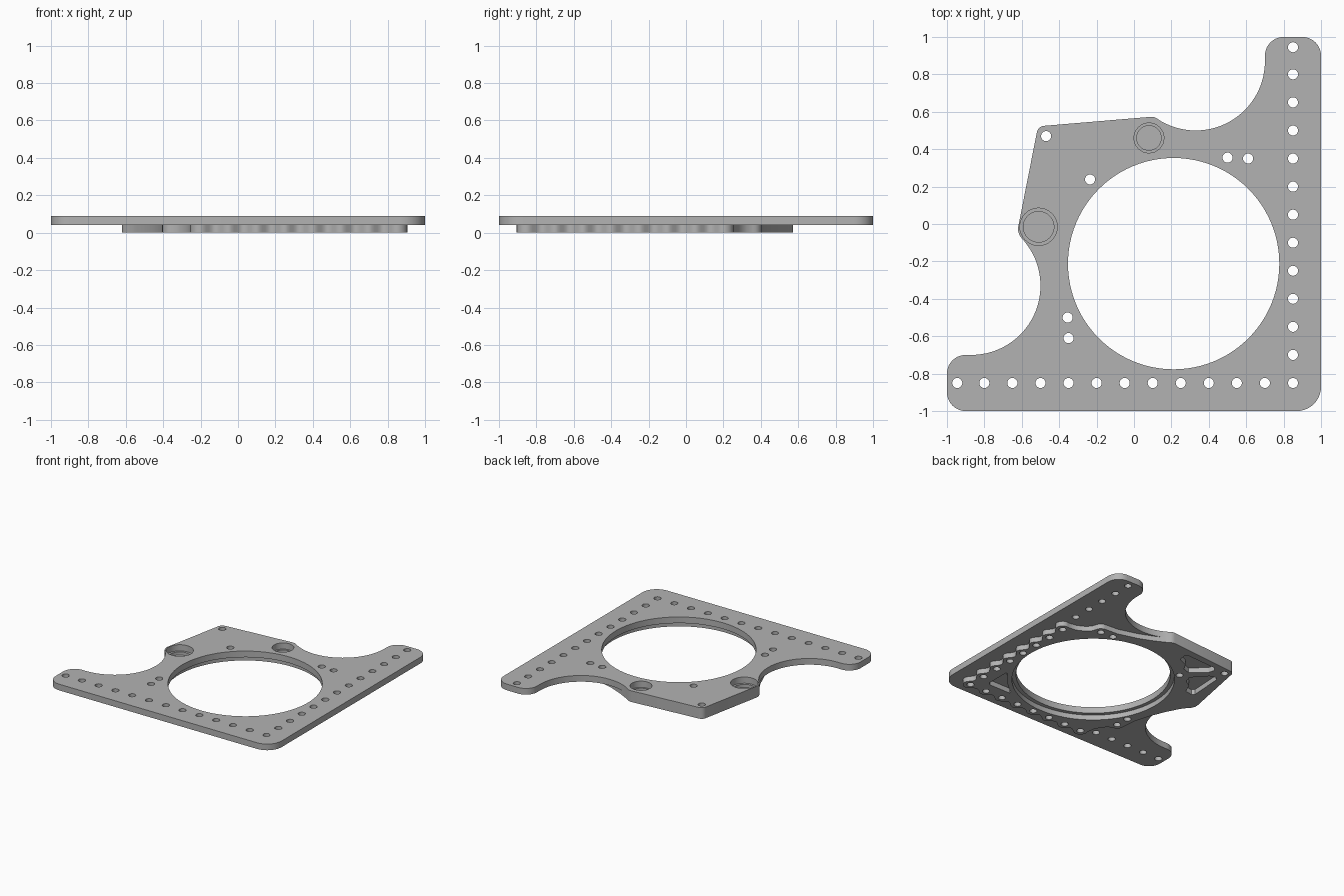
import bpy, bmesh
from math import sin, cos, pi, radians

cube = bpy.data.objects.get("Cube")
if cube:
    bpy.data.objects.remove(cube)

metal = bpy.data.materials.new("plain_grey")
metal.use_nodes = True
grey = (0.45, 0.45, 0.45, 1)
metal.diffuse_color = grey
metal.node_tree.nodes["Principled BSDF"].inputs["Base Color"].default_value = grey


def arc(x, y, r, a, b, n=10):
    angles = [radians(a + (b - a) * i / n) for i in range(n + 1)]
    return [(x + r * cos(t), y + r * sin(t)) for t in angles]


def circle(x, y, r, n=32):
    return arc(x, y, r, 0, 360, n)[:-1]


def mirrored(points):
    """Mirror across the plate's diagonal, keeping the winding order."""
    return [(-y, -x) for x, y in reversed(points)]


def slab(name, loops, z0, z1):
    """Flat slab from an outline followed by the openings in it."""
    curve = bpy.data.curves.new(name, "CURVE")
    curve.dimensions = "2D"
    curve.fill_mode = "BOTH"
    curve.extrude = (z1 - z0) / 2
    for loop in loops:
        spline = curve.splines.new("POLY")
        spline.points.add(len(loop) - 1)
        for point, (x, y) in zip(spline.points, loop):
            point.co = (x, y, 0, 1)
        spline.use_cyclic_u = True
    temp = bpy.data.objects.new(name + "_profile", curve)
    bpy.context.collection.objects.link(temp)
    graph = bpy.context.evaluated_depsgraph_get()
    mesh = bpy.data.meshes.new_from_object(temp.evaluated_get(graph))
    bpy.data.objects.remove(temp)
    bm = bmesh.new()
    bm.from_mesh(mesh)
    bmesh.ops.remove_doubles(bm, verts=bm.verts, dist=0.0002)
    bmesh.ops.translate(bm, verts=bm.verts, vec=(0, 0, (z0 + z1) / 2))
    bmesh.ops.recalc_face_normals(bm, faces=bm.faces)
    bm.to_mesh(mesh)
    bm.free()
    mesh.shade_smooth()
    mesh.set_sharp_from_angle(angle=radians(30))
    mesh.materials.clear()
    mesh.materials.append(metal)
    obj = bpy.data.objects.new(name, mesh)
    bpy.context.collection.objects.link(obj)


# Bolt holes: one column, its mirrored row, and the inner holes
column = [(0.85, -0.7 + 0.15 * i) for i in range(11)] + [(0.85, 0.945)]
paired = [(0.5, 0.355), (0.61, 0.35)]
single = [(0.85, -0.85), (-0.47, 0.47), (-0.235, 0.238)]


def holes(col):
    side = col + paired
    return [circle(x, y, 0.027, 20) for x, y in side + mirrored(side) + single]


# Raised block edge shared by both layers
block = ([(0.122, 0.565), (0.108, 0.571), (0.09, 0.573)]
         + arc(-0.478, 0.483, 0.042, 95, 169, 6)
         + [(-0.62, -0.02), (-0.619, -0.04), (-0.61, -0.065)])

# Upper plate: L shape with rounded ears and concave cutaways
ear = arc(0.9, 0.9, 0.1, 0, 90) + arc(0.8, 0.9, 0.1, 90, 180)
plate = (arc(0.87, -0.87, 0.13, -90, 0) + ear
         + arc(0.33, 0.87, 0.37, 360, 240, 28) + block
         + arc(-0.87, -0.33, 0.37, 40, -90, 30) + mirrored(ear))
bores = [(0.08, 0.46, 0.08), (-0.51, -0.015, 0.1)]
middle = (0.212, -0.212)
slab("upper_plate", [plate, circle(*middle, 0.565, 96)] + holes(column)
     + [circle(*b) for b in bores], 0.04, 0.09)

# Lower layer: scalloped edge following the bolt holes
wave = []
for i in range(1, 70):
    y = -0.85 + 1.05 * i / 70
    wave.append((0.885 + 0.02 * cos(2 * pi * (y + 0.85) / 0.15), y))
side = (wave + arc(0.85, 0.2, 0.055, 0, 110, 8)
        + [(0.77, 0.26), (0.71, 0.29), (0.675, 0.325)]
        + arc(0.61, 0.35, 0.055, 10, 90, 6)
        + [(0.5, 0.412), (0.35, 0.455), (0.23, 0.505)])
lower = (arc(0.85, -0.85, 0.055, -90, 0, 8) + side
         + arc(0.33, 0.87, 0.37, 246, 240, 2) + block
         + arc(-0.87, -0.33, 0.37, 40, 24, 4) + mirrored(side))

# Weight pockets opening downwards
corner_pocket = ([(0.76, -0.74), (0.76, -0.55)]
                 + arc(*middle, 0.63, -33, -57, 8)
                 + [(0.55, -0.76), (0.74, -0.76)])
block_pocket = [(-0.1, 0.5), (-0.08, 0.48), (-0.09, 0.42), (-0.17, 0.385),
                (-0.2, 0.33), (-0.26, 0.31), (-0.37, 0.41),
                (-0.385, 0.46), (-0.36, 0.485)]
openings = ([circle(*middle, 0.595, 96), corner_pocket, block_pocket,
             mirrored(block_pocket)] + holes(column[:7]))
slab("lower_skin", [lower] + openings, 0, 0.015)
slab("lower_layer", [lower] + openings
     + [circle(x, y, r * 0.82) for x, y, r in bores], 0.015, 0.04)
